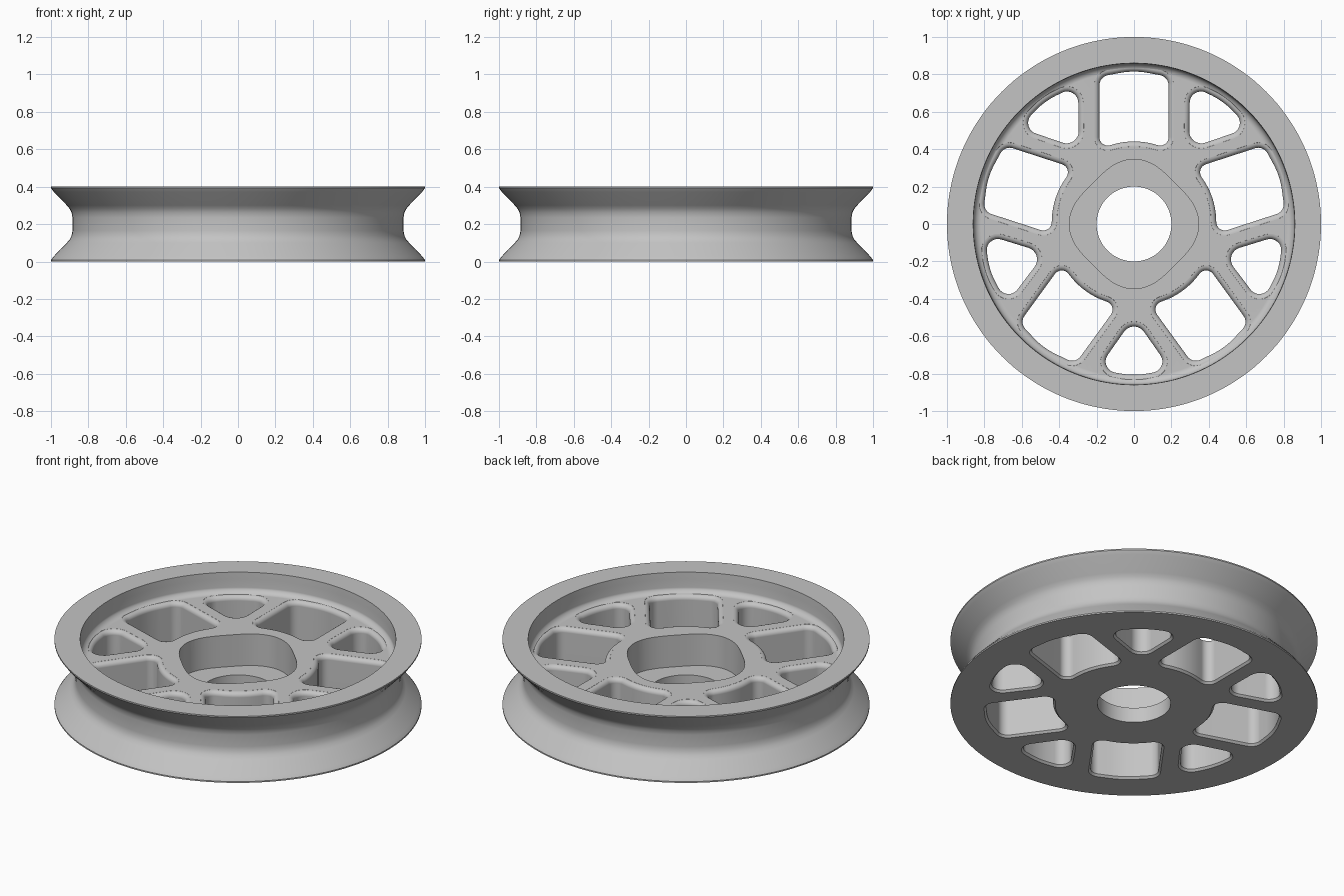
import bpy, bmesh
from math import sin, cos, tan, atan2, pi, radians
from mathutils import Vector, Matrix

cube = bpy.data.objects.get("Cube")
if cube:
    bpy.data.objects.remove(cube, do_unlink=True)

grey = bpy.data.materials.new("light_grey")
grey.use_nodes = True
grey.diffuse_color = (0.55, 0.55, 0.55, 1)
bsdf = next(n for n in grey.node_tree.nodes if n.type == 'BSDF_PRINCIPLED')
bsdf.inputs["Base Color"].default_value = grey.diffuse_color


def make_object(name, bm):
    bmesh.ops.recalc_face_normals(bm, faces=bm.faces)
    mesh = bpy.data.meshes.new(name)
    bm.to_mesh(mesh)
    bm.free()
    mesh.materials.append(grey)
    ob = bpy.data.objects.new(name, mesh)
    bpy.context.collection.objects.link(ob)
    return ob


def bridge(bm, a, b):
    for i in range(len(a)):
        j = (i + 1) % len(a)
        bm.faces.new((a[i], a[j], b[j], b[i]))


def lathe(profile, steps):
    """Closed (radius, height) profile turned about z."""
    bm = bmesh.new()
    rings = [[bm.verts.new((r * cos(2 * pi * s / steps), r * sin(2 * pi * s / steps), z))
              for s in range(steps)] for r, z in profile]
    for k in range(len(rings)):
        bridge(bm, rings[k - 1], rings[k])
    return bm


def rounded(corners, steps=8):
    """Counter-clockwise (x, y, radius) corners -> points with outward normals."""
    out = []
    for i, (x, y, r) in enumerate(corners):
        p = Vector((x, y))
        d1 = (p - Vector(corners[i - 1][:2])).normalized()
        d2 = (Vector(corners[(i + 1) % len(corners)][:2]) - p).normalized()
        turn = atan2(d1.x * d2.y - d1.y * d2.x, d1.dot(d2))
        side = 1 if turn > 0 else -1
        n1 = Vector((d1.y, -d1.x))
        centre = p - d1 * r * tan(abs(turn) / 2) - n1 * r * side
        for k in range(steps + 1):
            n = Matrix.Rotation(turn * k / steps, 2) @ n1
            out.append((centre + n * r * side, n))
    return out


def loft(bm, outline, layers, angle=0):
    """Solid through (height, outward offset) layers."""
    rot = Matrix.Rotation(angle, 2)
    rings = []
    for z, off in layers:
        pts = [rot @ (p + n * off) for p, n in outline]
        rings.append([bm.verts.new((p.x, p.y, z)) for p in pts])
    for a, b in zip(rings, rings[1:]):
        bridge(bm, a, b)
    bm.faces.new(rings[0])
    bm.faces.new(rings[-1])


def cut(body, cutter):
    cutter.hide_render = True
    mod = body.modifiers.new("cut", 'BOOLEAN')
    mod.operation, mod.solver, mod.object = 'DIFFERENCE', 'EXACT', cutter
    bpy.context.view_layer.objects.active = body
    bpy.ops.object.modifier_apply(modifier=mod.name)
    bpy.data.objects.remove(cutter, do_unlink=True)


# Wheel body: grooved rim, recessed upper web, central bore
floor = 0.28
half_groove = [(1, 0), (1, 0.008), (0.985, 0.028), (0.915, 0.1), (0.9, 0.118),
               (0.89, 0.138), (0.885, 0.165)]
groove = half_groove + [(r, 0.4 - z) for r, z in reversed(half_groove)]
recess = [(0.86, 0.4), (0.858, 0.36)]
for k in range(1, 7):
    a = radians(15 * k)
    recess.append((0.818 + 0.04 * cos(a), 0.32 - 0.04 * sin(a)))
wheel = make_object("wheel", lathe(groove + recess + [(0.2, floor), (0.2, 0)], 144))

# Window cutters with rounded upper lip and small lower chamfer
lip = 0.027
layers = [(-0.02, 0.03), (0.012, 0), (floor - lip, 0)]
for k in range(1, 7):
    a = radians(15 * k)
    layers.append((floor - lip + (lip - 0.0005) * sin(a), lip * (1 - cos(a))))
layers.append((floor + 0.004, lip + 0.004))

big = rounded([(0.185, 0.405, 0.045), (0.185, 0.787, 0.055), (0, 0.822, 0.4),
               (-0.185, 0.787, 0.055), (-0.185, 0.405, 0.045), (0, 0.457, 0.4)])
small = rounded([(0, 0.5, 0.065), (0.195, 0.778, 0.06), (0, 0.812, 0.4),
                 (-0.195, 0.778, 0.06)])
bm = bmesh.new()
for k in range(5):
    loft(bm, big, layers, radians(72 * k))
    loft(bm, small, layers, radians(72 * k + 36))
cut(wheel, make_object("window_cutter", bm))

# Four-lobed hub pocket
lobes = []
for k in range(96):
    t = 2 * pi * k / 96
    n = Vector((cos(t), sin(t)))
    lobes.append((n * (0.328 + 0.018 * cos(4 * t)), n))
bm = bmesh.new()
loft(bm, lobes, [(0.09, 0), (0.5, 0)])
cut(wheel, make_object("pocket_cutter", bm))

# Smooth shading with crisp edges
bpy.ops.object.select_all(action='DESELECT')
wheel.select_set(True)
bpy.context.view_layer.objects.active = wheel
bpy.ops.object.shade_smooth_by_angle(angle=radians(32))
wn = wheel.modifiers.new("weighted_normals", 'WEIGHTED_NORMAL')
wn.keep_sharp = True
